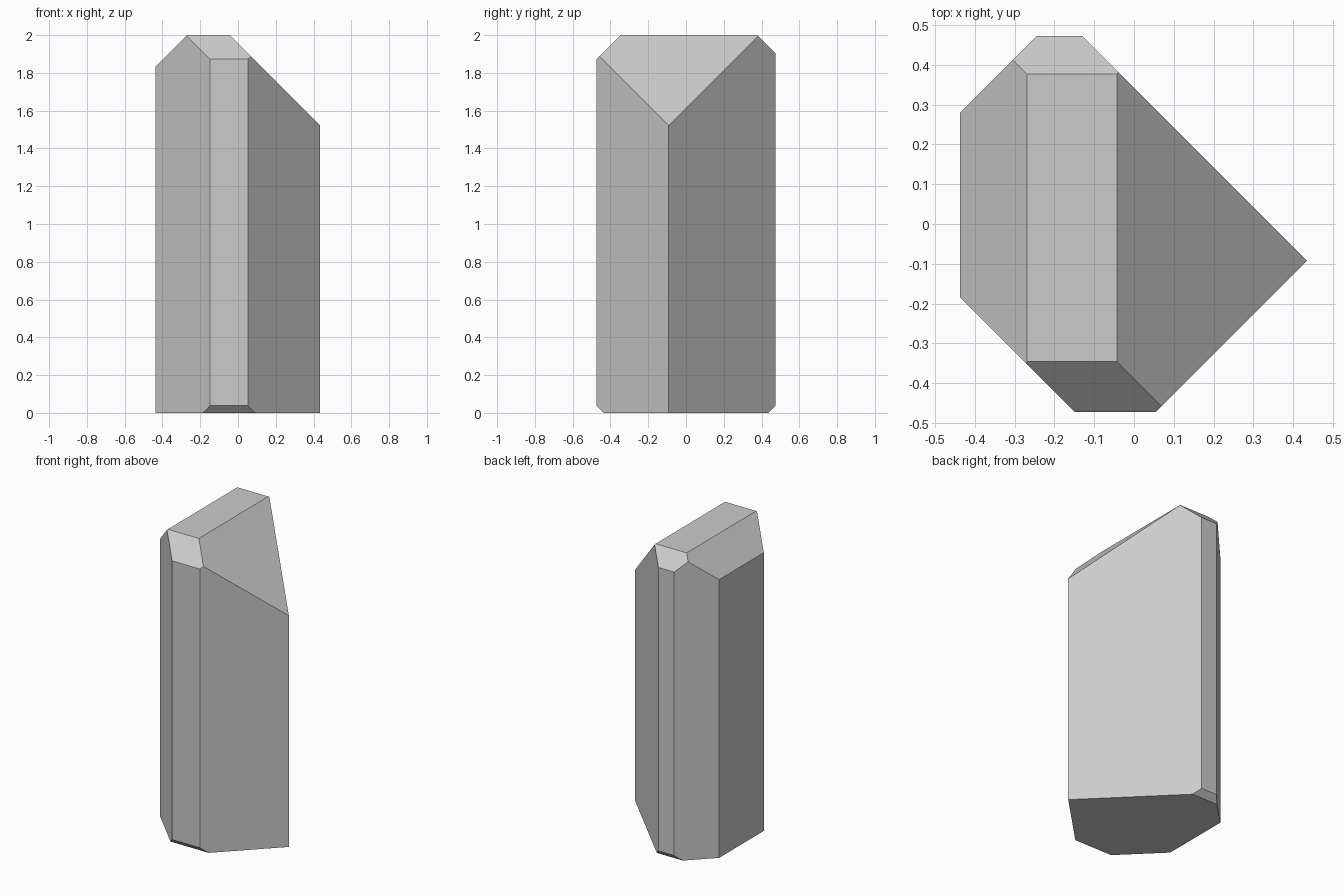
import bpy, bmesh
from mathutils import Vector

if "Cube" in bpy.data.objects:
    bpy.data.objects.remove(bpy.data.objects["Cube"])

# Plan outline of the crystal column (x, y), counter-clockwise
OUTLINE = [(-0.437, -0.185), (-0.149, -0.473), (0.054, -0.473), (0.435, -0.092),
           (-0.130, 0.473), (-0.244, 0.473), (-0.437, 0.280)]
HEIGHT = 2.0

# 45-degree facets: (outward normal, distance) keeps normal . point <= distance
FACETS = [
    ((-1, 0, 1), 2.269),   # top left
    ((1, 0, 1), 1.957),    # top right
    ((0, -1, 1), 2.346),   # top front
    ((0, 1, 1), 2.377),    # top back
    ((0, -1, -1), 0.435),  # bottom front
    ((0, 1, -1), 0.435),   # bottom back
]


def slice_off(bm, normal, distance):
    """Cut away everything beyond a plane and cap the cut."""
    n = Vector(normal)
    cut = bmesh.ops.bisect_plane(
        bm, geom=bm.verts[:] + bm.edges[:] + bm.faces[:], dist=1e-5,
        plane_co=n * (distance / n.length_squared), plane_no=n, clear_outer=True)
    edges = [e for e in cut["geom_cut"] if isinstance(e, bmesh.types.BMEdge)]
    bmesh.ops.contextual_create(bm, geom=edges)


# Prism column
bm = bmesh.new()
base = bm.faces.new([bm.verts.new((x, y, 0)) for x, y in OUTLINE])
top = bmesh.ops.extrude_face_region(bm, geom=[base], use_keep_orig=True)
bmesh.ops.translate(bm, vec=(0, 0, HEIGHT),
                    verts=[v for v in top["geom"] if isinstance(v, bmesh.types.BMVert)])

# Sloping end facets
for normal, distance in FACETS:
    slice_off(bm, normal, distance)
bmesh.ops.recalc_face_normals(bm, faces=bm.faces[:])

mesh = bpy.data.meshes.new("crystal")
bm.to_mesh(mesh)
bm.free()
crystal = bpy.data.objects.new("crystal", mesh)
bpy.context.collection.objects.link(crystal)
